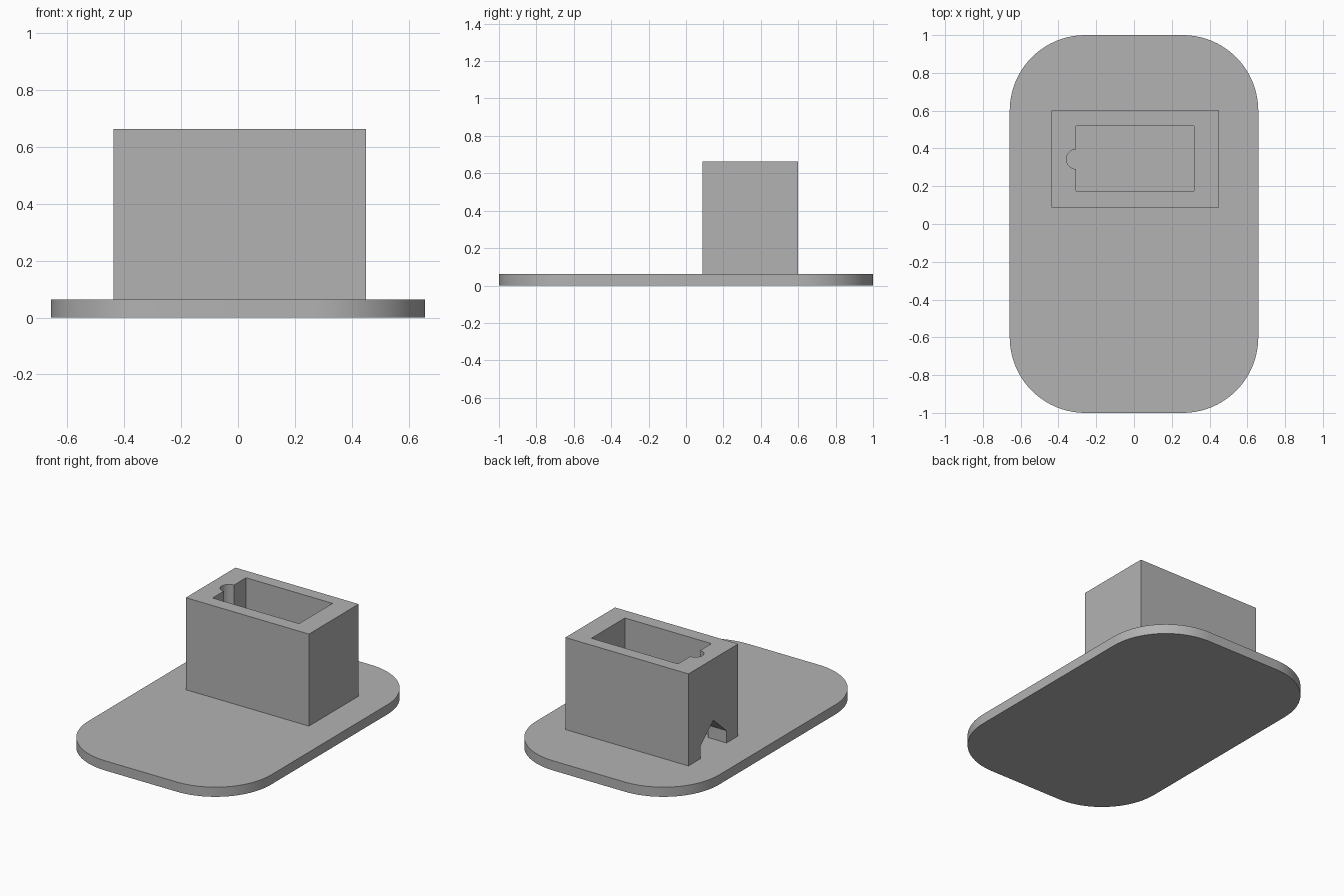
import bpy, bmesh
from math import cos, sin, pi

cube = bpy.data.objects.get("Cube")
if cube:
    bpy.data.objects.remove(cube, do_unlink=True)

grey = bpy.data.materials.new("plain grey")
grey.use_nodes = True
colour = (0.45, 0.45, 0.45, 1)
grey.diffuse_color = colour
grey.node_tree.nodes["Principled BSDF"].inputs["Base Color"].default_value = colour


def prism(name, points, push):
    """Extrude a closed outline along the vector push."""
    bm = bmesh.new()
    face = bm.faces.new([bm.verts.new(p) for p in points])
    result = bmesh.ops.extrude_face_region(bm, geom=[face])
    verts = [g for g in result["geom"] if isinstance(g, bmesh.types.BMVert)]
    bmesh.ops.translate(bm, vec=push, verts=verts)
    bmesh.ops.recalc_face_normals(bm, faces=bm.faces)
    mesh = bpy.data.meshes.new(name)
    bm.to_mesh(mesh)
    bm.free()
    obj = bpy.data.objects.new(name, mesh)
    bpy.context.collection.objects.link(obj)
    mesh.materials.append(grey)
    return obj


def arc(cx, cy, radius, start, sweep, z, steps=20):
    angles = [start + sweep * i / steps for i in range(steps + 1)]
    return [(cx + radius * cos(a), cy + radius * sin(a), z) for a in angles]


def rectangle(x0, x1, y0, y1, z):
    return [(x0, y0, z), (x1, y0, z), (x1, y1, z), (x0, y1, z)]


def cut(target, cutter):
    mod = target.modifiers.new(cutter.name, "BOOLEAN")
    mod.operation = "DIFFERENCE"
    mod.solver = "EXACT"
    mod.object = cutter
    cutter.hide_render = True
    cutter.hide_set(True)


TOP, HEIGHT = 0.063, 0.6
MID_Y = 0.343

# Base plate with rounded corners
outline = []
corners = [(1, 1), (-1, 1), (-1, -1), (1, -1)]
for i, (sx, sy) in enumerate(corners):
    outline += arc(sx * 0.258, sy * 0.6, 0.4, i * pi / 2, pi / 2, 0)
base = prism("base_plate", outline, (0, 0, TOP))
bpy.context.view_layer.objects.active = base
base.select_set(True)
bpy.ops.object.shade_smooth_by_angle()

# Socket block, open at the top
block = prism("socket_block", rectangle(-0.438, 0.45, 0.088, 0.6, TOP), (0, 0, HEIGHT))

# Pocket with a half-round groove in its end wall
left, right, front, back = -0.306, 0.318, 0.175, 0.52
pocket = [(left, front, TOP - 0.1), (right, front, TOP - 0.1),
          (right, back, TOP - 0.1), (left, back, TOP - 0.1)]
pocket += arc(left, MID_Y, 0.052, pi / 2, pi, TOP - 0.1, 16)
cut(block, prism("pocket_cutter", pocket, (0, 0, 1)))

# Gabled cable opening through the end wall
gable = [(-0.135, -0.1), (0.135, -0.1), (0.135, 0.08), (0, 0.2), (-0.135, 0.08)]
opening = [(-0.6, MID_Y + y, TOP + z) for y, z in gable]
cut(block, prism("opening_cutter", opening, (0.4, 0, 0)))
